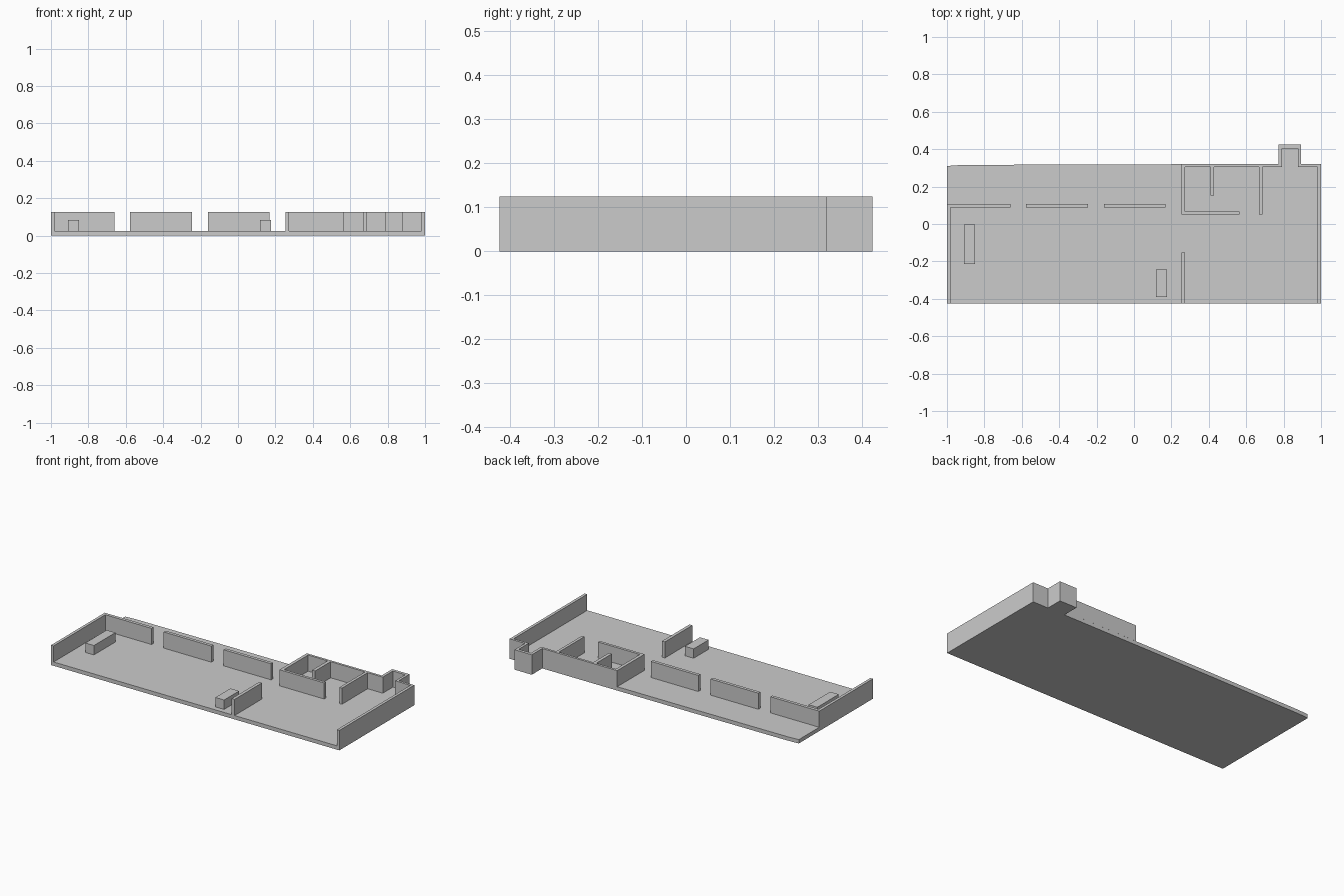
import bpy
import bmesh

FLOOR, TOP, COUNTER = 0.024, 0.125, 0.083


def prism(name, outline, z0, z1):
    """Extrude a plan outline from z0 up to z1."""
    bm = bmesh.new()
    base = bm.faces.new([bm.verts.new((x, y, z0)) for x, y in outline])
    ext = bmesh.ops.extrude_face_region(bm, geom=[base], use_keep_orig=True)
    verts = [v for v in ext["geom"] if isinstance(v, bmesh.types.BMVert)]
    bmesh.ops.translate(bm, verts=verts, vec=(0, 0, z1 - z0))
    bmesh.ops.recalc_face_normals(bm, faces=bm.faces)
    mesh = bpy.data.meshes.new(name)
    bm.to_mesh(mesh)
    bm.free()
    obj = bpy.data.objects.new(name, mesh)
    bpy.context.collection.objects.link(obj)
    return obj


def block(name, x0, x1, y0, y1, z1=TOP):
    return prism(name, [(x0, y0), (x1, y0), (x1, y1), (x0, y1)], FLOOR, z1)


# Floor slab with the rear bay and slightly skewed rear edge
prism("floor", [(-1, -0.424), (1, -0.424), (1, 0.32), (0.893, 0.32),
                (0.893, 0.424), (0.773, 0.424), (0.773, 0.32),
                (-0.28, 0.319), (-0.93, 0.315), (-1, 0.31)], 0, FLOOR)

# Continuous wall run: small room, rear wall, partitions, bay, right wall
prism("room_and_outer_walls", [
    (0.563, 0.05), (0.253, 0.05), (0.253, 0.32), (0.773, 0.32),
    (0.773, 0.424), (0.893, 0.424), (0.893, 0.32), (1, 0.32),
    (1, -0.424), (0.982, -0.424), (0.982, 0.305), (0.877, 0.305),
    (0.877, 0.405), (0.791, 0.405), (0.791, 0.305), (0.686, 0.305),
    (0.686, 0.05), (0.668, 0.05), (0.668, 0.305), (0.429, 0.305),
    (0.429, 0.152), (0.408, 0.152), (0.408, 0.305), (0.273, 0.305),
    (0.273, 0.067), (0.563, 0.067)], FLOOR, TOP)

# Left wall turning into the first corridor wall
prism("left_wall", [(-1, -0.424), (-0.982, -0.424), (-0.982, 0.088),
                    (-0.661, 0.088), (-0.661, 0.108), (-1, 0.108)], FLOOR, TOP)

# Free-standing walls
for i, (x0, x1) in enumerate([(-0.578, -0.246), (-0.161, 0.168)]):
    block(f"corridor_wall_{i + 1}", x0, x1, 0.088, 0.108)
block("front_divider", 0.253, 0.273, -0.424, -0.152)

# Low counters
block("left_counter", -0.909, -0.849, -0.215, -0.003, COUNTER)
block("middle_counter", 0.117, 0.177, -0.391, -0.243, COUNTER)
